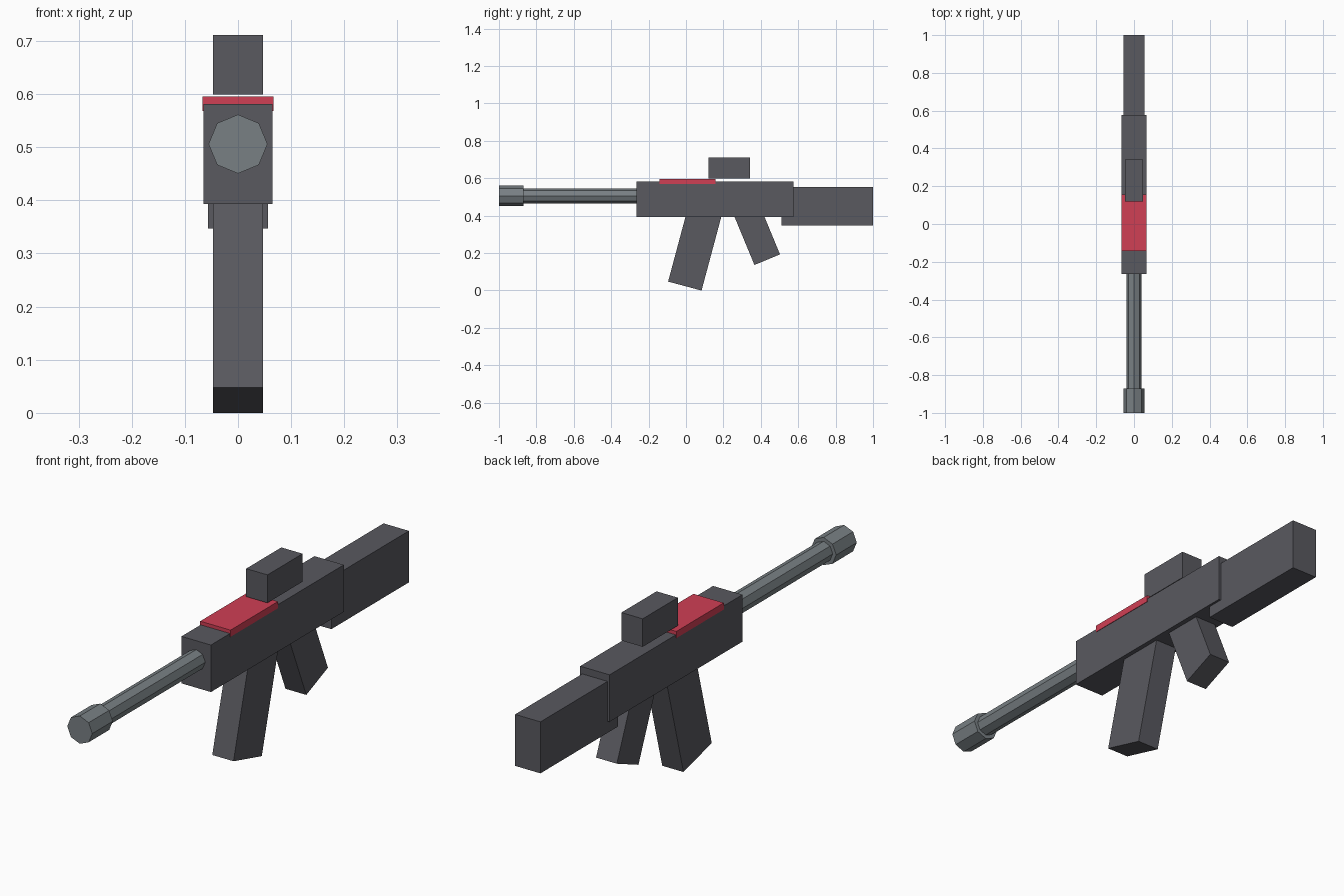
import bpy
from math import radians

if "Cube" in bpy.data.objects:
    bpy.data.objects.remove(bpy.data.objects["Cube"])


def material(name, colour):
    m = bpy.data.materials.new(name)
    m.diffuse_color = (*colour, 1)
    m.use_nodes = True
    m.node_tree.nodes["Principled BSDF"].inputs["Base Color"].default_value = m.diffuse_color
    return m


DARK = material("dark_grey", (0.10, 0.10, 0.115))
STEEL = material("steel_grey", (0.19, 0.215, 0.23))
RED = material("red", (0.63, 0.05, 0.09))


def finish(name, mat):
    ob = bpy.context.object
    ob.name = name
    ob.data.materials.append(mat)
    return ob


def box(name, centre, size, mat=DARK, tilt=0):
    """Box centred on x = 0, given by (y, z) centre and tilted about x."""
    bpy.ops.mesh.primitive_cube_add(size=1, location=(0, *centre), rotation=(radians(tilt), 0, 0))
    ob = finish(name, mat)
    ob.scale = size
    return ob


def tube(name, radius, y0, y1, sides):
    """Faceted cylinder along y."""
    bpy.ops.mesh.primitive_cylinder_add(vertices=sides, radius=radius, depth=y1 - y0,
                                        location=(0, (y0 + y1) / 2, 0.506),
                                        rotation=(radians(90), 0, 0))
    finish(name, STEEL)


# Main body, shoulder stock and raised sight
box("body", (0.156, 0.4875), (0.13, 0.84, 0.188))
box("stock", (0.755, 0.45), (0.112, 0.49, 0.206))
box("sight", (0.23, 0.655), (0.094, 0.222, 0.112))

# Red plate wrapped over the top of the body
box("top_plate", (0.007, 0.582), (0.134, 0.30, 0.027), RED)

# Slanted magazine and grip, their tops sunk into the body
box("magazine", (0.052, 0.241), (0.094, 0.185, 0.45), tilt=-15)
box("grip", (0.3655, 0.331), (0.092, 0.148, 0.36), tilt=22.5)

# Barrel and muzzle
tube("barrel", 0.04, -0.88, -0.25, 8)
tube("muzzle", 0.0555, -1.0, -0.87, 8)
